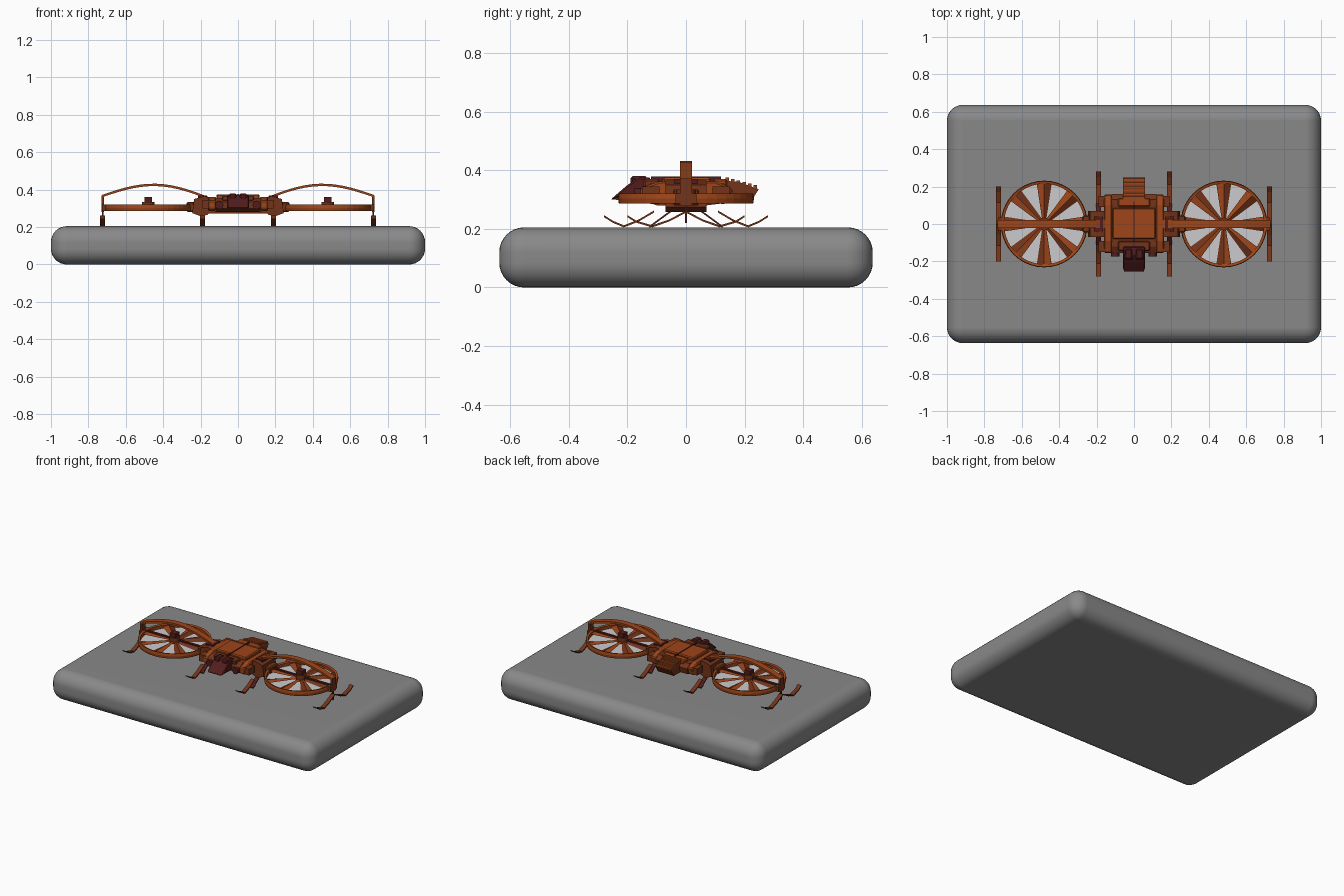
import bpy, bmesh, math
from mathutils import Vector

cube = bpy.data.objects.get("Cube")
if cube:
    bpy.data.objects.remove(cube, do_unlink=True)


def material(name, rgb):
    m = bpy.data.materials.new(name)
    m.use_nodes = True
    m.diffuse_color = (*rgb, 1)
    m.node_tree.nodes["Principled BSDF"].inputs["Base Color"].default_value = (*rgb, 1)
    return m


STONE = material("stone grey", (0.25, 0.25, 0.25))
RUST = material("rust orange", (0.34, 0.06, 0.01))
BROWN = material("dark rust", (0.17, 0.034, 0.01))
MAROON = material("maroon", (0.085, 0.012, 0.012))
PALE = material("pale grey", (0.6, 0.6, 0.62))


def finish(name, bm, mat, bevel=0, segments=1):
    bmesh.ops.recalc_face_normals(bm, faces=bm.faces)
    mesh = bpy.data.meshes.new(name)
    bm.to_mesh(mesh)
    bm.free()
    mesh.materials.append(mat)
    ob = bpy.data.objects.new(name, mesh)
    bpy.context.collection.objects.link(ob)
    if bevel:
        mod = ob.modifiers.new("Bevel", "BEVEL")
        mod.width, mod.segments = bevel, segments
    return ob


def box(name, x, y, z, mat, bevel=0, segments=1):
    """Box spanning three (low, high) ranges."""
    bm = bmesh.new()
    bmesh.ops.create_cube(bm, size=1)
    for v in bm.verts:
        v.co = [(a + b) / 2 + c * (b - a) for c, (a, b) in zip(v.co, (x, y, z))]
    return finish(name, bm, mat, bevel, segments)


def prism(name, profile, low, high, mat, axis="x", bevel=0):
    """Extrude a (y, z) outline along x, or an (x, z) outline along y."""
    bm = bmesh.new()
    place = (lambda t, a, b: (t, a, b)) if axis == "x" else (lambda t, a, b: (a, t, b))
    ends = [[bm.verts.new(place(t, a, b)) for a, b in profile] for t in (low, high)]
    bm.faces.new(ends[0])
    bm.faces.new(ends[1])
    n = len(profile)
    for i in range(n):
        j = (i + 1) % n
        bm.faces.new((ends[0][i], ends[0][j], ends[1][j], ends[1][i]))
    return finish(name, bm, mat, bevel)


def strip(name, path, thick, low, high, mat, axis="x"):
    """Flat bar that follows a path of points."""
    lower = [(a, b - thick) for a, b in path]
    return prism(name, path + lower[::-1], low, high, mat, axis)


def cylinder(name, centre, radius, depth, mat, along=(0, 0, 1), sides=16):
    bm = bmesh.new()
    bmesh.ops.create_cone(bm, cap_ends=True, segments=sides, radius1=radius,
                          radius2=radius, depth=depth)
    turn = Vector((0, 0, 1)).rotation_difference(Vector(along))
    for v in bm.verts:
        v.co = turn @ v.co + Vector(centre)
    return finish(name, bm, mat)


def ring(name, centre, section, mat, sides=40):
    """Revolve a closed (radius, z) section about a vertical axis."""
    bm = bmesh.new()
    rows = []
    for i in range(sides):
        a = math.tau * i / sides
        rows.append([bm.verts.new((centre + r * math.cos(a), r * math.sin(a), z))
                     for r, z in section])
    n = len(section)
    for i in range(sides):
        p, q = rows[i], rows[(i + 1) % sides]
        for k in range(n):
            m = (k + 1) % n
            bm.faces.new((p[k], p[m], q[m], q[k]))
    return finish(name, bm, mat)


def blades(name, centre, count=8):
    """Ridged wedge blades, with one darker flank each."""
    bm = bmesh.new()
    for i in range(count):
        a = math.tau * i / count
        out = Vector((math.cos(a), math.sin(a), 0))
        side = Vector((-out.y, out.x, 0))
        rows = []
        for r, w in ((0.03, 0.012), (0.217, 0.04)):
            base = Vector((centre, 0, 0.303)) + out * r
            rows.append([bm.verts.new(base + side * s * w + Vector((0, 0, h)))
                         for s, h in ((-1, -0.006), (0, 0.008), (1, 0.002), (0, -0.006))])
        p, q = rows
        for k in range(4):
            m = (k + 1) % 4
            f = bm.faces.new((p[k], p[m], q[m], q[k]))
            f.material_index = 1 if k == 0 else 0
        bm.faces.new(p)
        bm.faces.new(q)
    finish(name, bm, RUST).data.materials.append(BROWN)


# Display base
base = box("base_slab", (-1, 1), (-0.637, 0.637), (0, 0.205), STONE, 0.085, 8)
base.data.polygons.foreach_set("use_smooth", [True] * len(base.data.polygons))
base.modifiers.new("Normals", "WEIGHTED_NORMAL")

# Central hull, nose and tail
hull = [(-0.155, 0.30), (-0.155, 0.335), (-0.12, 0.355), (0.13, 0.355),
        (0.16, 0.33), (0.15, 0.29), (0.07, 0.28), (-0.1, 0.28)]
prism("hull", hull, -0.12, 0.12, BROWN)
nose = [(-0.257, 0.30), (-0.235, 0.305), (-0.14, 0.30), (-0.12, 0.375), (-0.165, 0.375),
        (-0.205, 0.345)]
prism("nose", nose, -0.058, 0.058, MAROON, bevel=0.008)
prism("nose_chin", [(-0.255, 0.30), (-0.2, 0.34), (-0.15, 0.34), (-0.15, 0.295)],
      -0.045, 0.045, BROWN)
tail = [(0.12, 0.365), (0.18, 0.36), (0.248, 0.335), (0.22, 0.29), (0.12, 0.285)]
prism("tail", tail, -0.06, 0.06, BROWN)
for i in range(6):
    y = 0.135 + i * 0.019
    z = 0.375 - i * 0.005
    box("tail_louver", (-0.06, 0.06), (y, y + 0.012), (z - 0.025, z), RUST)

# Roof panels and seams
box("roof_panel", (-0.115, 0.115), (-0.08, 0.085), (0.35, 0.375), RUST, 0.006)
box("roof_spine", (-0.004, 0.004), (-0.12, 0.12), (0.35, 0.378), MAROON)
box("front_roof", (-0.085, 0.085), (-0.145, -0.09), (0.34, 0.37), BROWN, 0.006)
box("rear_roof", (-0.085, 0.085), (0.092, 0.14), (0.34, 0.37), RUST, 0.006)
box("belly_plate", (-0.16, 0.16), (-0.07, 0.07), (0.272, 0.285), BROWN)

for s, label in ((1, "left"), (-1, "right")):
    def span(a, b):
        return tuple(sorted((s * a, s * b)))

    # Nose windows, lamps and hull sides
    box(label + "_canopy_block", span(0.008, 0.05), (-0.19, -0.13), (0.345, 0.38), MAROON, 0.008)
    cylinder(label + "_lamp", (s * 0.1, -0.15, 0.317), 0.022, 0.05, MAROON, (0, 1, 0))
    side = [(-0.155, 0.30), (-0.155, 0.34), (-0.09, 0.362), (0.1, 0.362),
            (0.158, 0.34), (0.145, 0.29), (-0.12, 0.285)]
    prism(label + "_side_pod", side, *span(0.118, 0.16), RUST, bevel=0.006)
    for y in (-0.12, 0.12):
        box(label + "_side_block", span(0.145, 0.19), (y - 0.03, y + 0.03), (0.30, 0.345), BROWN)

    # Shoulder and arm out to the rotor
    shoulder = [(s * x, z) for x, z in ((0.14, 0.29), (0.14, 0.355), (0.18, 0.365), (0.235, 0.35),
                                        (0.245, 0.275), (0.2, 0.258), (0.165, 0.265))]
    prism(label + "_shoulder", shoulder, -0.07, 0.07, BROWN, "y")
    box(label + "_shoulder_cap", span(0.165, 0.215), (-0.04, 0.04), (0.35, 0.37), MAROON)
    box(label + "_arm", span(0.235, 0.275), (-0.045, 0.045), (0.28, 0.335), BROWN, 0.006)

    # Rotor with ring, disc, blades and hub
    cx = s * 0.48
    ring(label + "_rotor_ring", cx, [(0.215, 0.29), (0.229, 0.286), (0.232, 0.303),
                                     (0.229, 0.32), (0.215, 0.316)], RUST)
    cylinder(label + "_rotor_disc", (cx, 0, 0.292), 0.217, 0.004, PALE, sides=40)
    blades(label + "_rotor_blades", cx)
    cylinder(label + "_hub", (cx, 0, 0.315), 0.034, 0.04, BROWN)
    box(label + "_hub_motor", (cx - 0.021, cx + 0.021), (-0.021, 0.021), (0.325, 0.362), MAROON)
    box(label + "_rotor_spar", span(0.25, 0.72), (-0.008, 0.008), (0.312, 0.32), MAROON)

    # Arched guard over the rotor, with its outer post
    arch = []
    for i in range(15):
        t = i / 14
        arch.append((s * (0.15 + 0.578 * t), 0.358 + 0.014 * t + 0.067 * math.sin(math.pi * t)))
    strip(label + "_guard_arch", arch, 0.013, -0.021, 0.021, RUST, "y")
    box(label + "_outer_post", span(0.717, 0.729), (-0.021, 0.021), (0.28, 0.37), BROWN)
    box(label + "_outer_bracket", span(0.705, 0.728), (-0.035, 0.035), (0.287, 0.32), BROWN)
    box(label + "_outer_leg", span(0.719, 0.727), (-0.004, 0.004), (0.22, 0.29), MAROON)

    # Landing skids: upturned tip, foot and strut, front and back
    for x, tip, foot, top in ((0.19, 0.28, 0.212, 0.11), (0.724, 0.2, 0.115, 0.0)):
        for d, end in ((-1, "front"), (1, "rear")):
            path = [(d * tip, 0.247), (d * (tip - 0.03), 0.228), (d * foot, 0.212)]
            strip(f"{label}_{end}_skid", path, 0.007, *span(x - 0.014, x + 0.014), BROWN)
            strut = [(d * foot, 0.212), (d * (foot + top) / 2, 0.232), (d * top, 0.262)]
            strip(f"{label}_{end}_strut", strut, 0.007, *span(x - 0.014, x + 0.014), BROWN)
    for d in (-1, 1):
        strut = [(d * 0.125, 0.21), (d * 0.05, 0.265)]
        strip(label + "_inner_brace", strut, 0.007, *span(0.176, 0.204), MAROON)
